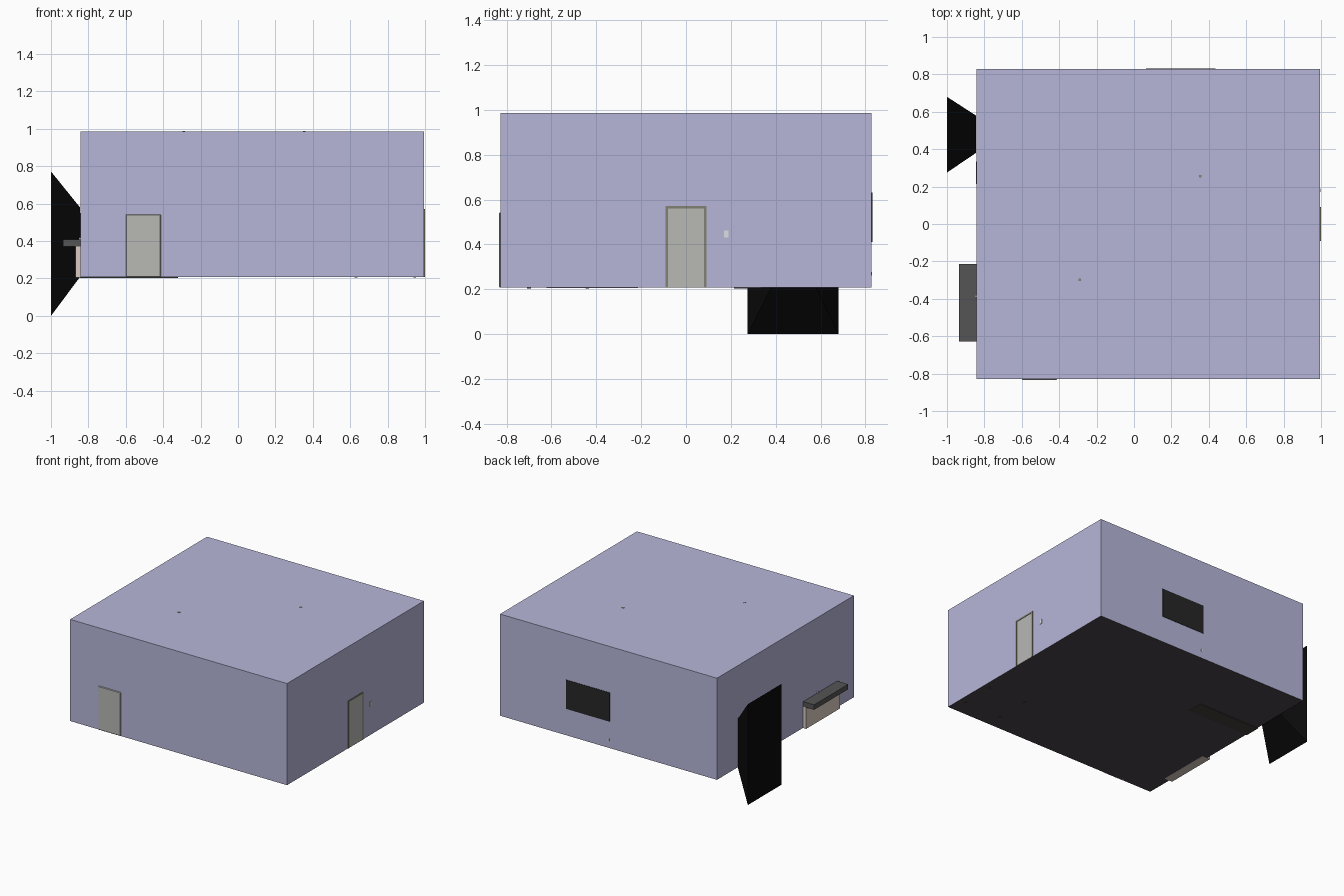
import bpy, bmesh

if "Cube" in bpy.data.objects:
    bpy.data.objects.remove(bpy.data.objects["Cube"])

X0, X1, Y0, Y1, Z0, Z1 = -0.842, 0.995, -0.828, 0.828, 0.207, 0.985


def material(name, r, g, b):
    m = bpy.data.materials.new(name)
    m.diffuse_color = (r, g, b, 1)
    m.use_nodes = True
    m.node_tree.nodes["Principled BSDF"].inputs["Base Color"].default_value = m.diffuse_color
    return m


WALL = material("lilac_paint", 0.47, 0.47, 0.70)
FLOOR = material("dark_floor", 0.07, 0.06, 0.07)
DOOR = material("door_grey", 0.48, 0.48, 0.46)
TRIM = material("door_trim", 0.22, 0.22, 0.17)
BLACK = material("black_void", 0.003, 0.003, 0.003)
SCREEN = material("screen_black", 0.02, 0.02, 0.02)
SLATE = material("slate", 0.09, 0.09, 0.09)
STONE = material("pale_stone", 0.70, 0.60, 0.54)
PLATE = material("switch_plate", 0.70, 0.75, 0.75)
WOOD = material("dark_wood", 0.06, 0.05, 0.045)


def finish(name, bm, mat):
    bmesh.ops.recalc_face_normals(bm, faces=bm.faces)
    me = bpy.data.meshes.new(name)
    bm.to_mesh(me)
    bm.free()
    me.materials.append(mat)
    ob = bpy.data.objects.new(name, me)
    bpy.context.collection.objects.link(ob)
    return ob


def box(name, xs, ys, zs, mat, bevel=0):
    bm = bmesh.new()
    bmesh.ops.create_cube(bm, size=1)
    for v in bm.verts:
        v.co = [a[0] + (c + 0.5) * (a[1] - a[0]) for a, c in zip((xs, ys, zs), v.co)]
    ob = finish(name, bm, mat)
    if bevel:
        mod = ob.modifiers.new("bevel", 'BEVEL')
        mod.width, mod.segments = bevel, 1
    return ob


# room shell: walls and ceiling, open at the bottom
shell = box("room_walls", (X0, X1), (Y0, Y1), (Z0, Z1), WALL)
bm = bmesh.new()
bm.from_mesh(shell.data)
low = [f for f in bm.faces if f.calc_center_median().z < Z0 + 0.01]
bmesh.ops.delete(bm, geom=low, context='FACES_ONLY')
bm.to_mesh(shell.data)
bm.free()

# floor sheet
bm = bmesh.new()
bm.faces.new([bm.verts.new((x, y, Z0)) for x, y in
              ((X0, Y0), (X1, Y0), (X1, Y1), (X0, Y1))])
finish("floor", bm, FLOOR)

# front door
box("front_door", (-0.60, -0.412), (Y0 - 0.006, Y0 + 0.02), (Z0, 0.542), DOOR, 0.004)

# side door with its frame: two jambs and a head
box("side_door", (0.97, 0.997), (-0.08, 0.08), (Z0, 0.56), DOOR)
for i, s in enumerate((-1, 1)):
    box("side_door_jamb_%d" % i, (0.97, 1.0), sorted((s * 0.08, s * 0.091)), (Z0, 0.571), TRIM)
box("side_door_head", (0.97, 1.0), (-0.08, 0.08), (0.56, 0.571), TRIM)
box("light_switch", (0.98, 0.998), (0.170, 0.190), (0.43, 0.462), PLATE)

# wall screen at the back, with the outlet below
box("wall_screen", (0.065, 0.435), (0.81, Y1 + 0.003), (0.41, 0.632), SCREEN)
box("wall_outlet", (0.07, 0.085), (0.82, Y1 + 0.002), (0.262, 0.278), PLATE)

# flared dark passage behind the left doorway
bm = bmesh.new()
inner = [bm.verts.new((-0.845, y, z)) for y, z in
         ((0.38, Z0), (0.58, Z0), (0.58, 0.58), (0.38, 0.58))]
outer = [bm.verts.new((-1.0, y, z)) for y, z in
         ((0.275, 0), (0.68, 0), (0.68, 0.772), (0.275, 0.772))]
bm.faces.new(inner)
bm.faces.new(outer)
for i in range(4):
    j = (i + 1) % 4
    bm.faces.new((inner[i], inner[j], outer[j], outer[i]))
finish("dark_passage", bm, BLACK)

# fireplace: surround, mantel shelf and ornament
box("fireplace_surround", (-0.868, -0.80), (-0.622, -0.213), (Z0 - 0.001, 0.37), STONE)
box("mantel_shelf", (-0.935, -0.78), (-0.627, -0.213), (0.37, 0.408), SLATE)
box("mantel_ornament", (-0.85, -0.84), (-0.392, -0.38), (0.40, 0.42), PLATE)

# low cabinet just through the floor and left wall
box("cabinet", (-0.846, -0.32), (0.215, 0.335), (Z0 - 0.004, 0.55), WOOD)

# table standing in the room, feet just through the floor
for i, x in enumerate((0.63, 0.945)):
    for j, y in enumerate((-0.70, -0.44)):
        box("table_leg_%d_%d" % (i, j), (x - 0.008, x + 0.008), (y - 0.008, y + 0.008),
            (Z0 - 0.003, 0.36), WOOD)
box("table_top", (0.61, 0.965), (-0.72, -0.42), (0.36, 0.38), WOOD)

# ceiling lamp fixings
for i, (x, y) in enumerate(((0.355, 0.255), (-0.29, -0.298))):
    box("lamp_fixing_%d" % i, (x - 0.007, x + 0.007), (y - 0.007, y + 0.007),
        (0.92, Z1 + 0.002), TRIM)
